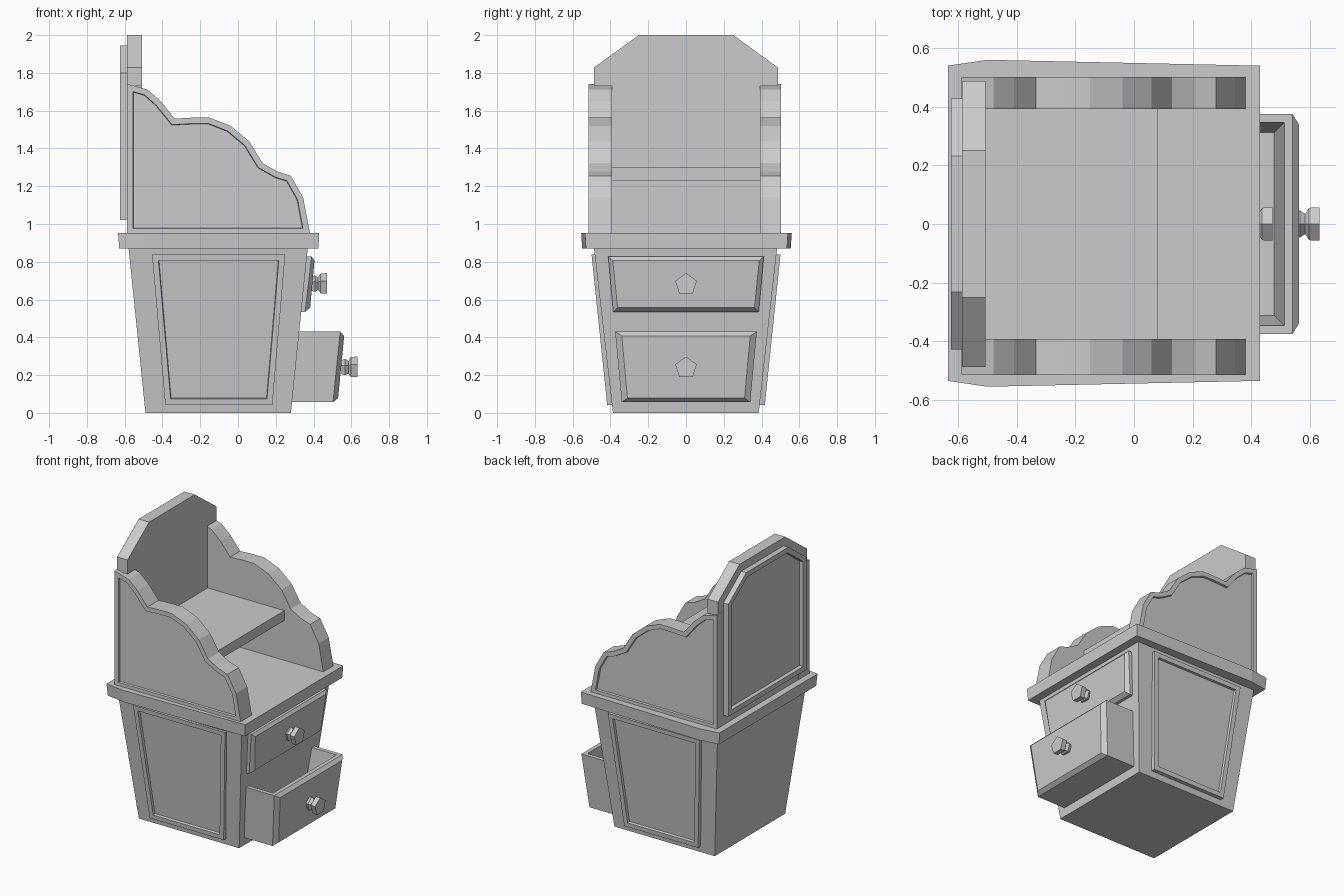
import bpy, bmesh, math
from mathutils import Vector

if "Cube" in bpy.data.objects:
    bpy.data.objects.remove(bpy.data.objects["Cube"])


def skin(name, rings, recesses=()):
    """Closed solid through matching rings; each recess = (direction, rim, depth, taper)."""
    bm = bmesh.new()
    loops = [[bm.verts.new(p) for p in r] for r in rings]
    n = len(loops[0])
    bm.faces.new(loops[0])
    bm.faces.new(loops[-1])
    for a, b in zip(loops, loops[1:]):
        for i in range(n):
            j = (i + 1) % n
            bm.faces.new((a[i], a[j], b[j], b[i]))
    bmesh.ops.recalc_face_normals(bm, faces=bm.faces[:])
    for direction, rim, depth, taper in recesses:
        d = Vector(direction)
        f = max(bm.faces, key=lambda q: q.normal.dot(d) * q.calc_area())
        bmesh.ops.inset_individual(bm, faces=[f], thickness=rim, use_even_offset=True)
        bmesh.ops.inset_individual(bm, faces=[f], thickness=taper, depth=-depth,
                                   use_even_offset=True)
    me = bpy.data.meshes.new(name)
    bm.to_mesh(me)
    bm.free()
    ob = bpy.data.objects.new(name, me)
    bpy.context.collection.objects.link(ob)
    return ob


def rect(x0, x1, y0, y1, z):
    return [(x0, y0, z), (x1, y0, z), (x1, y1, z), (x0, y1, z)]


def front_ring(xb, xt, yb, yt, zb, zt):
    """Trapezoid facing +x, leaning from xb at the bottom to xt at the top."""
    return [(xb, -yb, zb), (xb, yb, zb), (xt, yt, zt), (xt, -yt, zt)]


def knob(name, x, z):
    prof = [(0, .04), (.02, .048), (.037, .036), (.05, .058), (.085, .06)]
    skin(name, [[(x + dx, r * math.sin(math.tau * k / 5), z + r * math.cos(math.tau * k / 5))
                 for k in range(5)] for dx, r in prof])


# Tapered cabinet and table top
skin("cabinet_body", [rect(-.49, .28, -.387, .385, 0), rect(-.58, .37, -.488, .483, .88)])
top = [(-.635, -.535), (-.5, -.555), (.43, -.535), (.43, .54), (-.5, .56), (-.635, .54)]
skin("table_top", [[(x * .99, y * .99, .87) for x, y in top], [(x, y, .953) for x, y in top]])

# Scalloped side boards and cabinet side panels
scallop = [(-.588, .945), (-.588, 1.742), (-.48, 1.712), (-.41, 1.65), (-.335, 1.558),
           (-.24, 1.563), (-.15, 1.563), (-.04, 1.52), (.06, 1.437), (.13, 1.322),
           (.21, 1.277), (.28, 1.255), (.345, 1.14), (.382, .945)]
panel = [(-.385, .042), (.182, .042), (.25, .838), (-.455, .838)]
for side, s in (("near", -1), ("far", 1)):
    outer = .515 if s < 0 else .502
    skin(side + "_side_board",
         [[(x, s * .392, z) for x, z in scallop], [(x, s * outer, z) for x, z in scallop]],
         [((0, s, 0), .031, .014, .003)])
    skin(side + "_side_panel",
         [[(x, s * (.36 + .1 * z), z) for x, z in panel],
          [(x, s * (.413 + .104 * z), z) for x, z in panel]],
         [((0, s, 0), .031, .017, .003)])

# Back board with raised frame behind it
half = [(.392, .945), (.392, 1.73), (.487, 1.73), (.487, 1.828), (.25, 2.0)]
back = half + [(-y, z) for y, z in reversed(half)]
skin("back_board", [[(x, y, z) for y, z in back] for x in (-.587, -.507)])
half = [(.428, 1.02), (.428, 1.8), (.232, 1.945)]
frame = half + [(-y, z) for y, z in reversed(half)]
skin("back_frame", [[(x, y, z) for y, z in frame] for x in (-.58, -.625)],
     [((-1, 0, 0), .035, .025, .003)])
# Back closing strips behind the side boards' lower run
skin("back_lower_board", [rect(-.587, -.51, -.40, .40, .945), rect(-.587, -.51, -.40, .40, 1.1)])

# Shelf
skin("shelf", [rect(-.55, .082, -.394, .397, 1.23), rect(-.55, .082, -.394, .397, 1.298)])

# Closed upper drawer, open lower drawer
skin("upper_drawer", [front_ring(.29, .32, .385, .412, .535, .828),
                      front_ring(.355, .39, .385, .412, .535, .828),
                      front_ring(.382, .405, .362, .388, .557, .808)])
skin("lower_drawer", [front_ring(.2, .2, .34, .375, .057, .43),
                      front_ring(.503, .541, .34, .375, .057, .43),
                      front_ring(.53, .562, .31, .34, .078, .408)],
     [((0, 0, 1), .028, .27, .035)])
knob("upper_knob", .387, .68)
knob("lower_knob", .547, .238)
